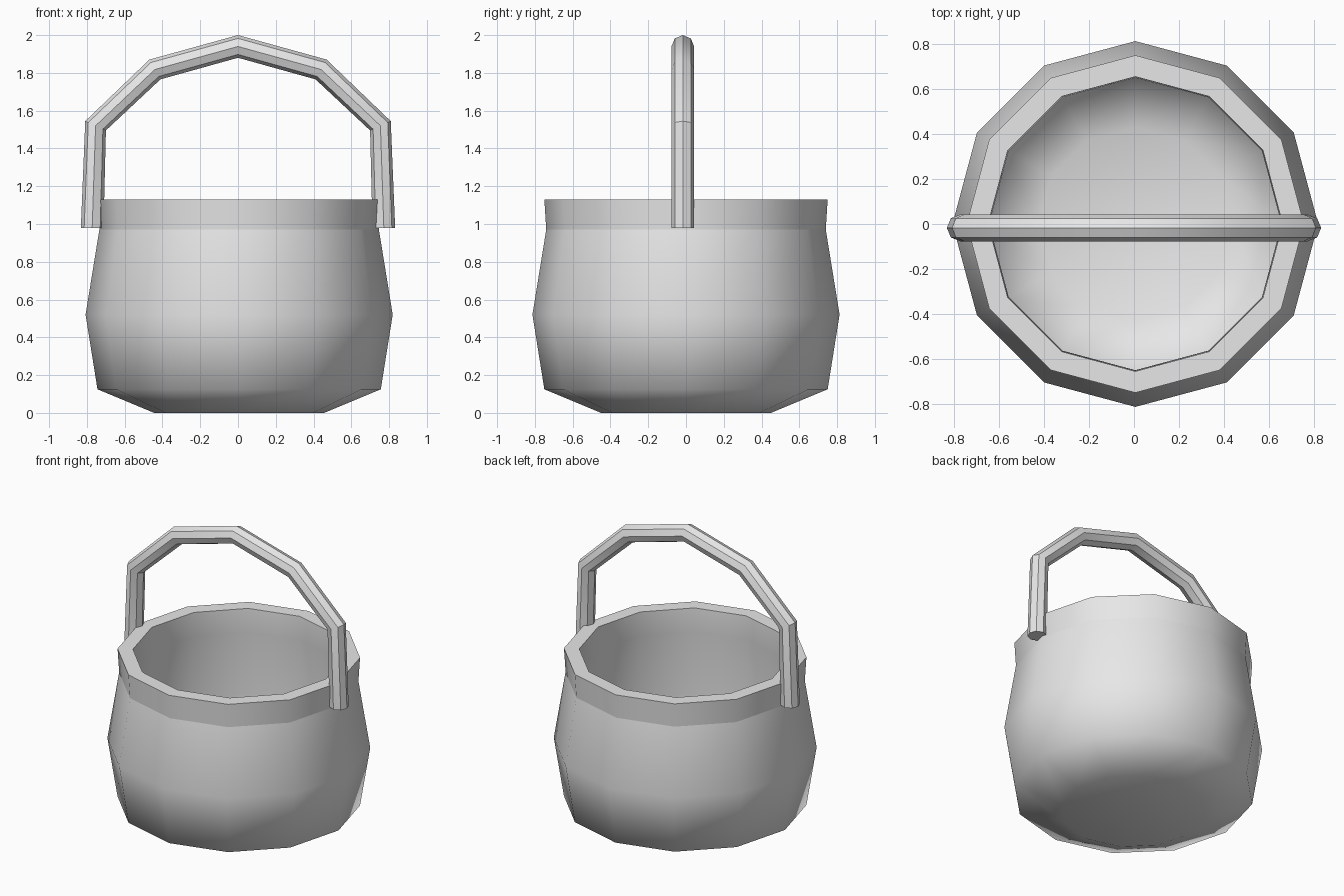
import bpy, bmesh, math
from mathutils import Vector

if "Cube" in bpy.data.objects:
    bpy.data.objects.remove(bpy.data.objects["Cube"])

grey = bpy.data.materials.new("light grey")
grey.diffuse_color = (0.8, 0.8, 0.8, 1)
grey.use_nodes = True
grey.node_tree.nodes["Principled BSDF"].inputs["Base Color"].default_value = grey.diffuse_color


def finish(name, bm):
    bmesh.ops.recalc_face_normals(bm, faces=bm.faces)
    for f in bm.faces:
        f.smooth = True
    mesh = bpy.data.meshes.new(name)
    bm.to_mesh(mesh)
    bm.free()
    mesh.materials.append(grey)
    obj = bpy.data.objects.new(name, mesh)
    bpy.context.collection.objects.link(obj)


def skin(bm, rings):
    """Join rings of points with quads and cap both ends."""
    vs = [[bm.verts.new(p) for p in ring] for ring in rings]
    n = len(vs[0])
    for a, b in zip(vs, vs[1:]):
        for i in range(n):
            j = (i + 1) % n
            bm.faces.new((a[i], a[j], b[j], b[i]))
    bm.faces.new(vs[0])
    bm.faces.new(vs[-1])
    return vs


# Pot: twelve-sided hollow body, (radius, height) from under the base over the rim to the inner floor
profile = [(0.45, 0), (0.75, 0.125), (0.813, 0.52), (0.74, 0.97), (0.75, 1.13),
           (0.655, 1.13), (0.65, 0.97), (0.72, 0.52), (0.67, 0.19), (0.43, 0.09)]
bm = bmesh.new()
rings = [[(0.006 + r * math.cos(k * math.pi / 6), r * math.sin(k * math.pi / 6), z)
          for k in range(12)] for r, z in profile]
vs = skin(bm, rings)
for level in (3, 4, 5):  # crisp collar and rim edges
    for i in range(12):
        bm.edges.get((vs[level][i], vs[level][(i + 1) % 12])).smooth = False
finish("pot", bm)

# Handle: eight-sided bar swept along an arch
half = [(0.772, 0.98), (0.754, 1.52), (0.44, 1.818), (0, 1.94)]
path = [Vector((x, 0, z)) for x, z in half]
path += [Vector((-x, 0, z)) for x, z in half[-2::-1]]
rings = []
for i, p in enumerate(path):
    before = (p - path[i - 1]).normalized() if i else Vector()
    after = (path[i + 1] - p).normalized() if i + 1 < len(path) else Vector()
    t = (before + after).normalized()
    out = Vector((t.z, 0, -t.x))
    if i in (0, len(path) - 1):
        out.z = 0  # level cut at the feet
    rings.append([p + 0.06 * math.cos(k * math.pi / 4) * out
                  + Vector((0, -0.017 + 0.06 * math.sin(k * math.pi / 4), 0)) for k in range(8)])
bm = bmesh.new()
skin(bm, rings)
bmesh.ops.recalc_face_normals(bm, faces=bm.faces)
for e in bm.edges:
    e.smooth = e.calc_face_angle(0) < math.radians(33)
finish("handle", bm)
